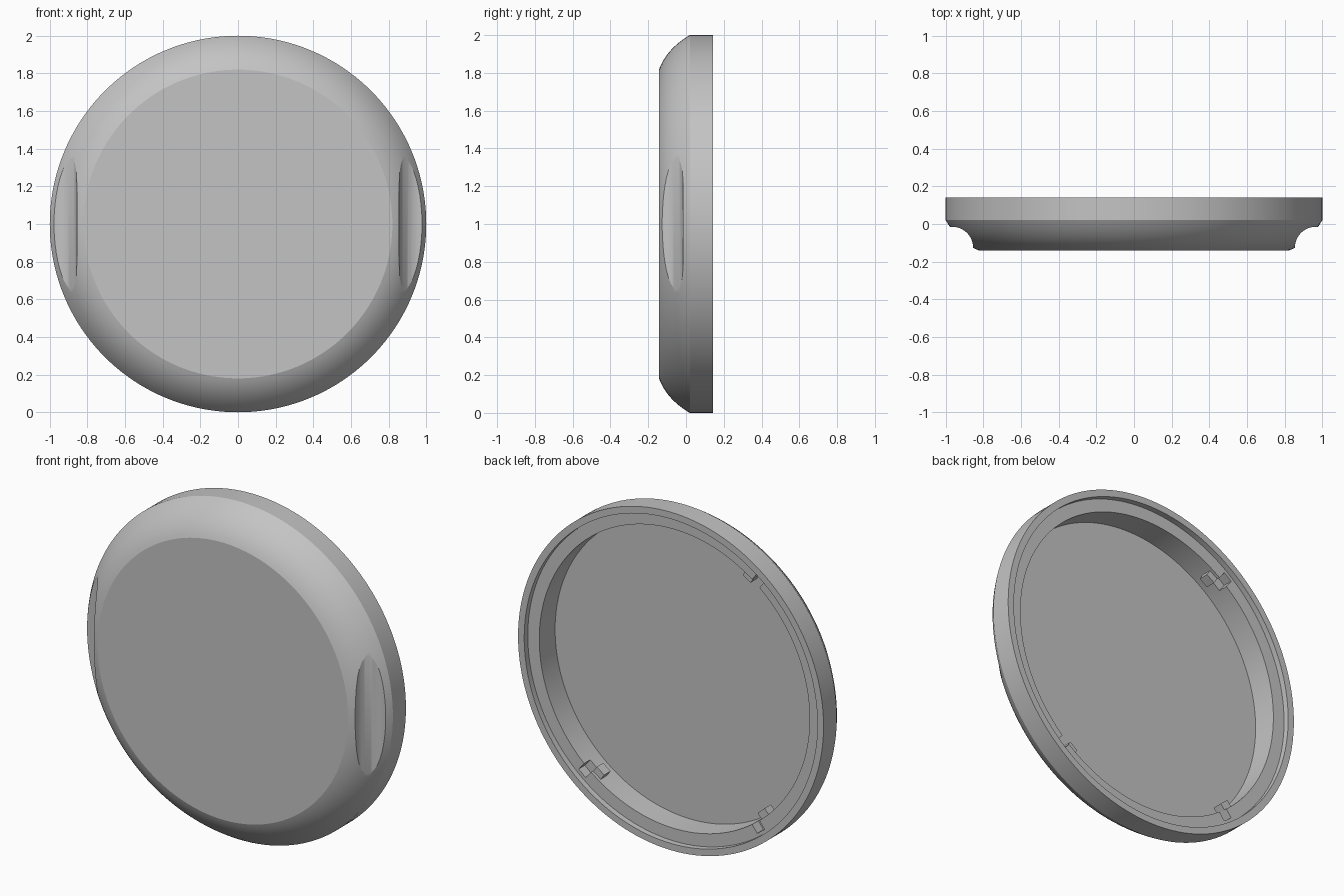
import bpy, bmesh, math
from mathutils import Matrix, Vector

cube = bpy.data.objects.get("Cube")
if cube:
    bpy.data.objects.remove(cube, do_unlink=True)

grey = bpy.data.materials.new("plain_grey")
grey.use_nodes = True
colour = (0.55, 0.55, 0.55, 1)
grey.diffuse_color = colour
grey.node_tree.nodes["Principled BSDF"].inputs["Base Color"].default_value = colour

SEGMENTS = 160
CENTRE = Vector((0, 0, 1))


def finish(name, bm):
    bmesh.ops.recalc_face_normals(bm, faces=bm.faces)
    mesh = bpy.data.meshes.new(name)
    bm.to_mesh(mesh)
    bm.free()
    obj = bpy.data.objects.new(name, mesh)
    obj.data.materials.append(grey)
    bpy.context.collection.objects.link(obj)
    return obj


def lathe(name, profile):
    """Turn (radius, y) points around the lid's axis."""
    bm = bmesh.new()
    verts = [bm.verts.new((r, y, 1)) for r, y in profile]
    edges = [bm.edges.new(pair) for pair in zip(verts, verts[1:])]
    bmesh.ops.spin(bm, geom=verts + edges, cent=CENTRE, axis=(0, 1, 0),
                   angle=math.tau, steps=SEGMENTS)
    bmesh.ops.remove_doubles(bm, verts=bm.verts, dist=0.0001)
    return finish(name, bm)


def prism(name, outline, z0, z1):
    """Extrude an (x, y) outline upward."""
    bm = bmesh.new()
    face = bm.faces.new([bm.verts.new((x, y, z0)) for x, y in outline])
    new = bmesh.ops.extrude_face_region(bm, geom=[face])["geom"]
    bmesh.ops.translate(bm, vec=(0, 0, z1 - z0),
                        verts=[v for v in new if isinstance(v, bmesh.types.BMVert)])
    return finish(name, bm)


def radial_box(name, angle, r0, r1, y0, y1, width):
    """Box set along a radius at an angle in the x-z plane."""
    bm = bmesh.new()
    bmesh.ops.create_cube(bm, size=1)
    bmesh.ops.scale(bm, vec=(r1 - r0, y1 - y0, width), verts=bm.verts)
    bmesh.ops.translate(bm, vec=((r0 + r1) / 2, (y0 + y1) / 2, 0), verts=bm.verts)
    turn = Matrix.Translation(CENTRE) @ Matrix.Rotation(-math.radians(angle), 4, 'Y')
    bmesh.ops.transform(bm, matrix=turn, verts=bm.verts)
    return finish(name, bm)


def cut(target, cutter):
    mod = target.modifiers.new("cut", 'BOOLEAN')
    mod.operation = 'DIFFERENCE'
    mod.solver = 'EXACT'
    mod.object = cutter
    bpy.context.view_layer.objects.active = target
    bpy.ops.object.modifier_apply(modifier=mod.name)
    bpy.data.objects.remove(cutter, do_unlink=True)


# Domed shoulder between the flat face and the straight rim
FACE, BACK, FLOOR, LEDGE = -0.142, 0.142, -0.04, 0.108
start, bend, end = Vector((0.82, FACE)), Vector((0.93, -0.10)), Vector((1, 0.02))
shoulder = []
for i in range(13):
    t = i / 12
    shoulder.append(tuple(start * (1 - t) ** 2 + bend * 2 * t * (1 - t) + end * t * t))

# Lid shell: face, shoulder, rim, stepped ledge, inner wall and floor
WALL, RIM = 0.885, 0.96
lid = lathe("lid_shell", [(0, FACE)] + shoulder + [
    (1, BACK), (RIM, BACK), (RIM, LEDGE), (WALL, LEDGE), (WALL, FLOOR), (0, FLOOR)])

# Scooped finger grips on both sides
cx, cy, radius = 0.965, -0.125, 0.11
for side in (-1, 1):
    scoop = [(cx + radius * math.cos(a), cy + radius * math.sin(a))
             for a in (math.pi - i * math.pi / 32 for i in range(17))]
    scoop += [(1.1, cy + radius), (1.1, -0.3), (cx - radius, -0.3)]
    cut(lid, prism("grip_cutter", [(side * x, y) for x, y in scoop], 0.4, 1.6))

# Notches in the ledge, each with a locking lug beside it
for number, angle in enumerate((127, -50, -127), 1):
    cut(lid, radial_box("notch_cutter", angle, 0.86, 0.94, 0.05, 0.2, 0.06))
    radial_box(f"locking_lug_{number}", angle - 4, 0.845, 0.9, 0.03, 0.09, 0.06)

# Smooth curves, crisp edges
bpy.ops.object.select_all(action='DESELECT')
lid.select_set(True)
bpy.context.view_layer.objects.active = lid
bpy.ops.object.shade_smooth_by_angle(angle=math.radians(20))
